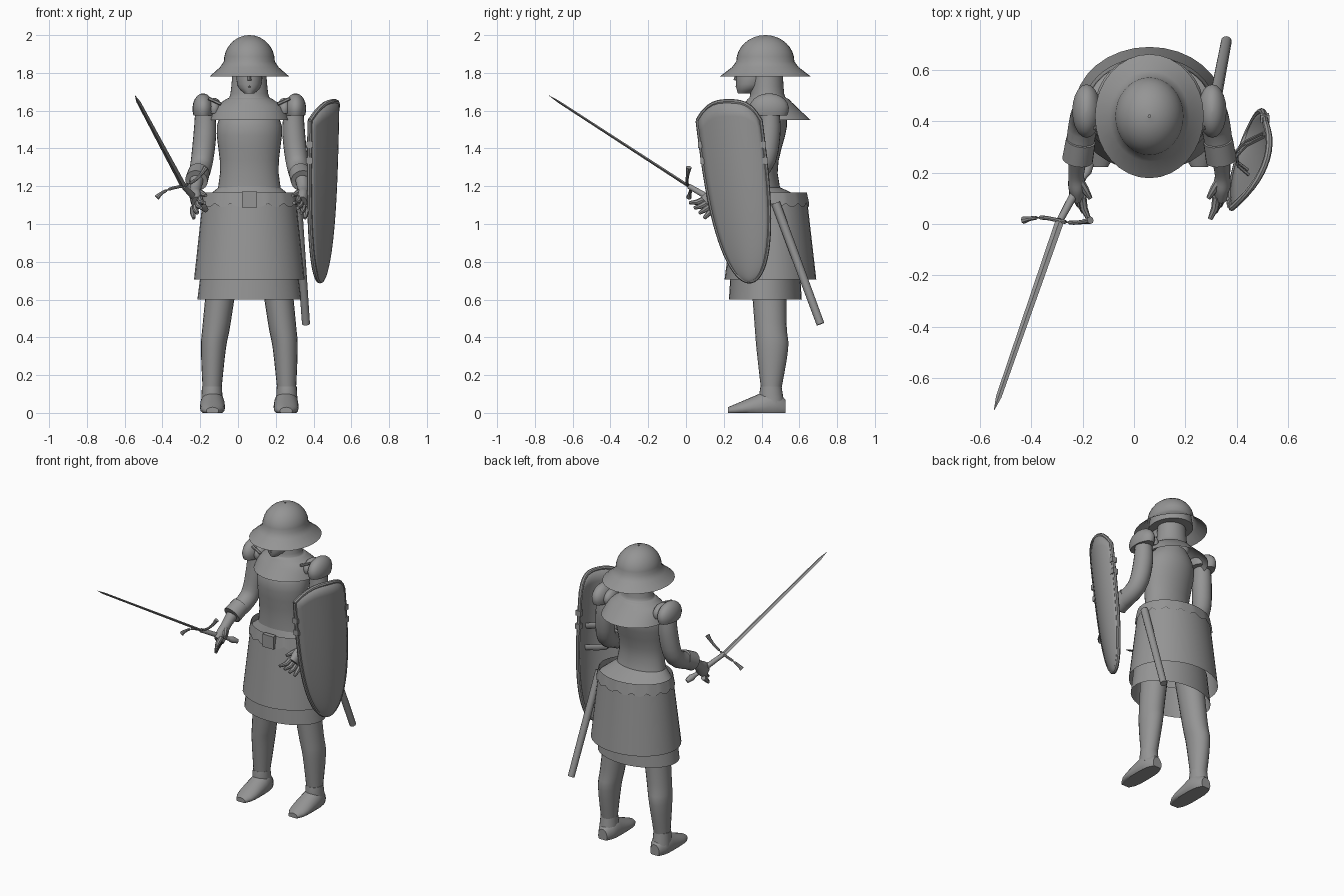
import bpy, bmesh, math
from mathutils import Vector

cube = bpy.data.objects.get("Cube")
if cube:
    bpy.data.objects.remove(cube)

CENTRE_X = .06
UP, BACK = Vector((0, 0, 1)), Vector((0, 1, 0))

material = bpy.data.materials.new("plain_grey")
material.use_nodes = True
grey = (.3, .3, .3, 1)
material.diffuse_color = grey
material.node_tree.nodes["Principled BSDF"].inputs["Base Color"].default_value = grey


def finish(name, bm):
    bmesh.ops.recalc_face_normals(bm, faces=bm.faces)
    mesh = bpy.data.meshes.new(name)
    bm.to_mesh(mesh)
    bm.free()
    obj = bpy.data.objects.new(name, mesh)
    bpy.context.collection.objects.link(obj)
    mesh.materials.append(material)
    bpy.ops.object.select_all(action='DESELECT')
    obj.select_set(True)
    bpy.context.view_layer.objects.active = obj
    bpy.ops.object.shade_smooth_by_angle(angle=math.radians(40))
    return obj


def spline(rings, steps=4):
    """Add smoothly interpolated rings between the given ones."""
    padded = [rings[0], *rings, rings[-1]]
    result = []
    for p, q, r, s in zip(padded, padded[1:], padded[2:], padded[3:]):
        for k in range(steps):
            t = k / steps
            result.append([b + t / 2 * (c - a + t * (2 * a - 5 * b + 4 * c - d + t * (3 * (b - c) + d - a)))
                           for a, b, c, d in zip(p, q, r, s)])
    return result + [rings[-1]]


def tube(name, rings, axis=None, sides=20, caps=True, smooth=False, edit=None):
    """Loft ellipses (x, y, z, half width, half depth) along a path or a fixed axis."""
    rings = [tuple(r) if len(r) > 4 else (*r, r[-1]) for r in rings]
    if smooth:
        rings = spline(rings)
    bm = bmesh.new()
    centres = [Vector(r[:3]) for r in rings]
    loops = []
    for i, (centre, ring) in enumerate(zip(centres, rings)):
        ahead = centres[min(i + 1, len(rings) - 1)]
        behind = centres[max(i - 1, 0)]
        normal = axis or (ahead - behind).normalized()
        across = BACK.cross(UP) if abs(normal.x) < .9 else UP
        across = (across - normal * normal.dot(across)).normalized()
        deep = normal.cross(across)
        loop = []
        for k in range(sides):
            angle = math.tau * k / sides
            point = centre + across * ring[3] * math.cos(angle) + deep * ring[4] * math.sin(angle)
            loop.append(bm.verts.new(edit(point, i, angle) if edit else point))
        loops.append(loop)
    for low, high in zip(loops, loops[1:]):
        for k in range(sides):
            j = (k + 1) % sides
            bm.faces.new((low[k], low[j], high[j], high[k]))
    if caps:
        bm.faces.new(loops[0])
        bm.faces.new(loops[-1])
    return finish(name, bm)


def body(name, rings, **options):
    """Level rings (centre y, z, half width, half depth) on the centre line."""
    options.setdefault("sides", 32)
    return tube(name, [(CENTRE_X, *r) for r in rings], axis=UP, **options)


def box(name, centre, size):
    bm = bmesh.new()
    bmesh.ops.create_cube(bm, size=1)
    for v in bm.verts:
        v.co = Vector(c + s * d for c, s, d in zip(centre, size, v.co))
    return finish(name, bm)


# Helmet: a dome that flares into a wide brim
dome = [(1.86 + .14 * math.sin(a), .135 * math.cos(a))
        for a in (math.radians(88 - 11 * k) for k in range(9))]
brim = [(1.83, .155), (1.78, .212)]
body("helmet", [(.42, z, r, r * 1.14) for z, r in dome + brim], caps=False)
body("helmet_lining", [(.42, 1.8, .13, .15), (.42, 1.87, .12, .14)])

# Head, nose, mouth, hood and mantle
body("head", [(.31, 1.69, .025, .035), (.34, 1.74, .065, .075), (.36, 1.87, .068, .09)], smooth=True)
tube("nose", [(CENTRE_X, .27, 1.8, .006), (CENTRE_X, .262, 1.76, .011)], sides=8)
tube("mouth", [(CENTRE_X + .02 * k, .268 + .008 * k * k, 1.728, .006 - .003 * k * k)
               for k in (-1, 0, 1)], sides=8)
body("hood", [(.43, 1.87, .085, .08), (.43, 1.69, .1, .09), (.435, 1.66, .125, .11),
              (.44, 1.62, .18, .145), (.45, 1.55, .213, .21)], caps=False, smooth=True)

# Torso
body("torso", [(.43, 1.64, .1, .08), (.4, 1.52, .172, .135), (.385, 1.27, .155, .1),
               (.42, 1, .21, .14)], smooth=True)


# Skirts, belt with a scalloped lower edge, and buckle
def scallop(point, ring, angle):
    return point - UP * ring * .02 * abs(math.sin(angle * 8))


body("skirt", [(.45, 1.165, .243, .187), (.447, .705, .293, .243)], caps=False)
body("skirt_waist", [(.385, 1.2, .155, .1), (.45, 1.13, .243, .187)], caps=False)
body("under_skirt", [(.42, .8, .25, .18), (.42, .6, .275, .193)], caps=False)
body("belt", [(.45, 1.168, .245, .189), (.45, 1.11, .258, .202)], sides=96, caps=False, edit=scallop)
box("buckle", (CENTRE_X, .25, 1.13), (.08, .03, .085))


def flat_sole(point, ring, angle):
    point.z = max(point.z, 0)
    return point


def boot_ring(t):
    """Boot cross-section at t, from heel to toe."""
    top = .03 + .1 * min(1, 1.3 * (1 - t), .4 + 3 * t)
    width = .066 * (1 - abs(2 * t - 1) ** 4 / 2)
    return .195, .527 - .305 * t, top / 3, width, top * 2 / 3


# Joints, measured outwards from the centre line
shoulder = Vector((.235, .44, 1.63))
biceps = Vector((.235, .44, 1.48))
elbow = Vector((.255, .4, 1.31))
cuff = Vector((.28, .25, 1.23))
wrist = Vector((.285, .19, 1.18))
knuckles = Vector((.28, .11, 1.11))
hip, knee = Vector((.12, .43, .9)), Vector((.172, .447, .48))
calf, ankle = Vector((.19, .457, .34)), Vector((.198, .45, .1))

for side, sign in (("right", -1), ("left", 1)):
    def limb(name, rings, **options):
        tube(side + "_" + name, [(CENTRE_X + sign * x, *rest) for x, *rest in rings], **options)

    limb("leg", [(*hip, .085, .1), (*knee, .074, .085), (*calf, .066, .084), (*ankle, .048, .05)],
         axis=UP, smooth=True)
    limb("boot_cuff", [(*ankle + UP * .04, .053, .056), (*ankle, .055, .062), (.198, .455, .05, .058, .066)],
         axis=UP)
    limb("boot", [boot_ring(k / 8) for k in range(9)], axis=BACK, edit=flat_sole)

    # Sleeve, cuff and hand
    limb("arm", [(*shoulder, .05), (*biceps, .06), (*elbow, .058), (*cuff, .052)], smooth=True)
    limb("cuff", [(*elbow.lerp(cuff, .5), .058), (*cuff, .06)])
    limb("palm", [(*cuff, .036, .036), (*wrist, .03, .032), (*wrist.lerp(knuckles, .5), .034, .045),
                  (*knuckles, .026, .045)], smooth=True)
    for k in range(4):
        spread = Vector((.012, .016, -.017)) * (k - 1.5)
        base = knuckles + spread + BACK * .02
        middle = base + Vector((-.003, -.04, -.025)) + spread * .2
        tip = middle + Vector((-.012, -.033, -.014)) + spread * .4
        limb("finger_" + "abcd"[k], [(*base, .017), (*middle, .015), (*tip, .009)], sides=8)
    thumb_tip = wrist + Vector((-.055, -.09, -.03))
    limb("thumb", [(*wrist, .018), (*wrist.lerp(thumb_tip, .6), .016), (*thumb_tip, .009)], sides=8)

    # Rounded shoulder armour with a plate and strap inside it
    shell = [math.radians(angle) for angle in range(-25, 90, 16)]
    for name, x, size in (("pauldron", .245, 1), ("shoulder_plate", .185, .7)):
        limb(name, [(x, .44, 1.61 + .082 * size * math.sin(a), .056 * size * math.cos(a),
                     .105 * size * math.cos(a)) for a in shell], axis=UP)
    limb("shoulder_strap", [(.215, .375, 1.665, .009), (.15, .37, 1.635, .009)], sides=6)

# Sword with an S-shaped crossguard
guard, tip = Vector((-.288, .015, 1.2)), Vector((-.545, -.725, 1.68))
pommel = Vector((-.18, .215, 1.085))
tube("blade", [(*guard, .017, .008), (*guard.lerp(tip, .93), .011, .006), (*tip, .001)], sides=4)
tube("grip", [(*guard, .014), (*guard.lerp(pommel, .5), .017), (*pommel, .012)], sides=10)
tube("pommel", [(*guard.lerp(pommel, t), r) for t, r in ((.8, .01), (.95, .021), (1.1, .014))], sides=10)
tube("crossguard", [(-.3 + .13 * u, .015 - .01 * math.sin(math.pi * u),
                     1.2 + .03 * u + .02 * u ** 2 + .05 * u ** 3, .008 + .007 * u ** 8)
                    for u in (k / 8 for k in range(-8, 9))], sides=8)

# Scabbard
tube("scabbard", [(.315, .475, 1.11, .024), (.36, .712, .47, .021)], sides=12)


def shield_point(u, t):
    """Shield surface: u runs from front edge to back edge, t from top to point."""
    taper = math.sqrt(1 - t ** 3)
    y = .228 + .107 * t + .165 * u * taper
    z = 1.648 - .95 * t - .1 * (1 - t) * abs(u) ** 3
    return Vector((.255 + .4 * y + .065 * z + .055 * (1 - u * u) * taper, y, z))


# Curved shield
COLS, ROWS = 12, 24
across = [2 * c / COLS - 1 for c in range(COLS + 1)]
down = [1 - (1 - r / ROWS) ** 2 for r in range(ROWS + 1)]
bm = bmesh.new()
grid = [[bm.verts.new(shield_point(u, t)) for u in across] for t in down]
for upper, lower in zip(grid, grid[1:]):
    for c in range(COLS):
        bm.faces.new((upper[c], upper[c + 1], lower[c + 1], lower[c]))
bmesh.ops.remove_doubles(bm, verts=bm.verts, dist=.0001)
shield = finish("shield", bm)
solid = shield.modifiers.new("thickness", 'SOLIDIFY')
solid.thickness, solid.offset = .02, 0

# Raised rim around the shield, clasps on its edges and arm straps behind it
rim = [shield_point(u, 0) for u in across] + [shield_point(1, t) for t in down[1:]]
rim += [shield_point(-1, t) for t in reversed(down[:-1])]
tube("shield_rim", [(*p, .013) for p in rim], sides=8, caps=False)
for t in (.35, .5):
    strap = [shield_point(u, t) - Vector((.1 * (1 - u * u * 4), 0, 0)) for u in (-.5, -.25, 0, .25, .5)]
    tube("shield_strap", [(*p, .006, .02) for p in strap], sides=8)
for u in (-1, 1):
    for t in (.15, .25):
        box("shield_clasp", shield_point(u, t), (.035, .03, .035))
